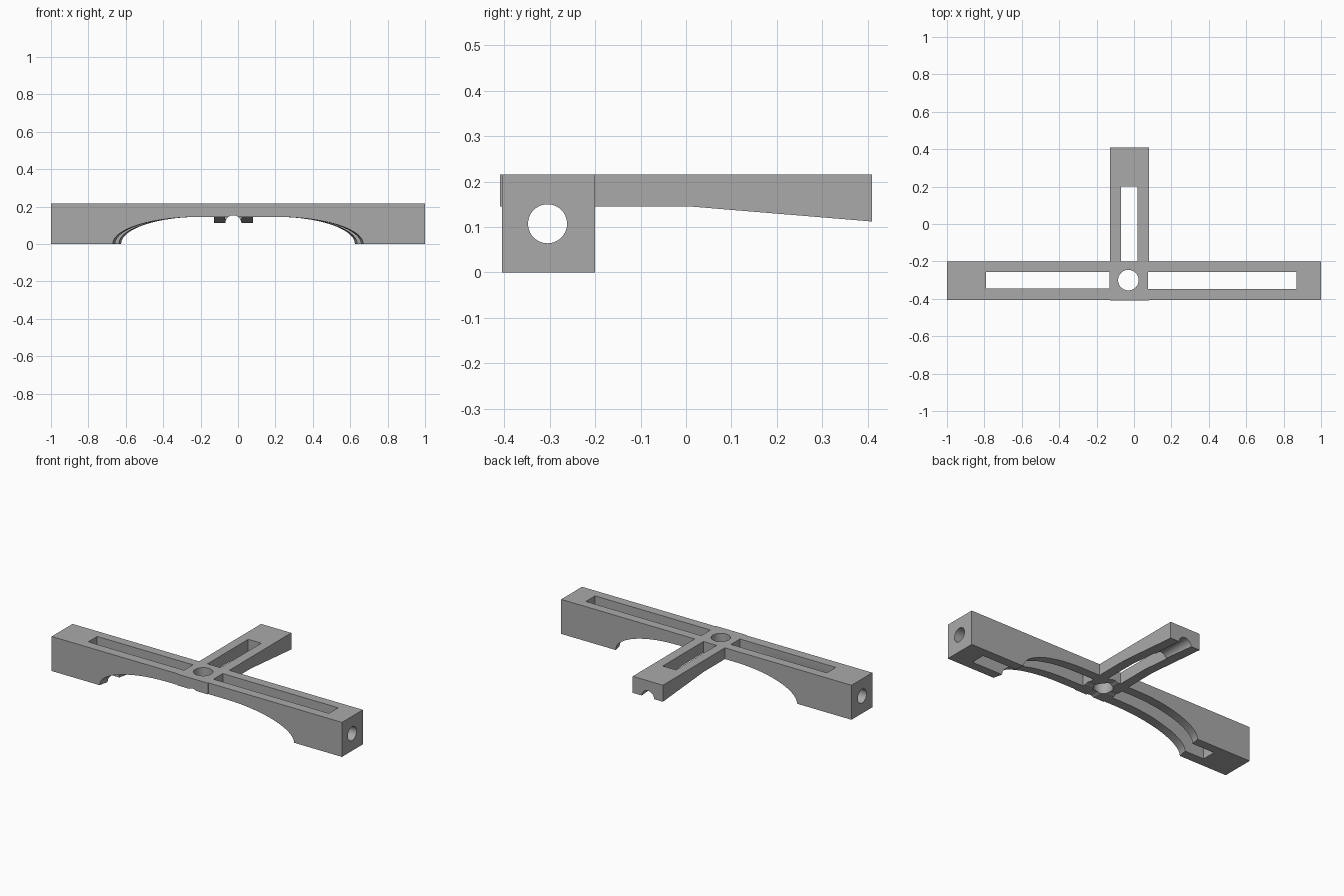
import bpy, bmesh, math
from mathutils import Vector

cube = bpy.data.objects.get("Cube")
if cube:
    bpy.data.objects.remove(cube, do_unlink=True)

grey = bpy.data.materials.new("plain grey")
grey.use_nodes = True
grey.diffuse_color = (0.4, 0.4, 0.4, 1)
grey.node_tree.nodes["Principled BSDF"].inputs["Base Color"].default_value = grey.diffuse_color

TOP, ARCH = 0.215, 0.145


def loft(name, ring_a, ring_b):
    """Solid between two matching closed outlines."""
    bm = bmesh.new()
    a = [bm.verts.new(p) for p in ring_a]
    b = [bm.verts.new(p) for p in ring_b]
    bm.faces.new(a)
    bm.faces.new(b)
    for i in range(len(a)):
        j = (i + 1) % len(a)
        bm.faces.new((a[i], a[j], b[j], b[i]))
    bmesh.ops.recalc_face_normals(bm, faces=bm.faces)
    mesh = bpy.data.meshes.new(name)
    bm.to_mesh(mesh)
    bm.free()
    mesh.materials.append(grey)
    obj = bpy.data.objects.new(name, mesh)
    bpy.context.collection.objects.link(obj)
    return obj


def box(name, x0, x1, y0, y1):
    """Tall box used to cut a slot straight through."""
    ring = [(x0, y0), (x1, y0), (x1, y1), (x0, y1)]
    return loft(name, [(x, y, -0.1) for x, y in ring], [(x, y, 0.4) for x, y in ring])


def bore(name, centre, axis, radius, sides=40):
    """Long cylinder used to drill a round hole."""
    axis = Vector(axis)
    u = axis.orthogonal().normalized()
    v = axis.cross(u)
    ring = [Vector(centre) + radius * (math.cos(t) * u + math.sin(t) * v)
            for t in (math.tau * i / sides for i in range(sides))]
    return loft(name, [p - axis * 1.5 for p in ring], [p + axis * 1.5 for p in ring])


def combine(target, other, operation):
    mod = target.modifiers.new(operation, "BOOLEAN")
    mod.operation, mod.solver, mod.object = operation, "EXACT", other
    bpy.context.view_layer.objects.active = target
    bpy.ops.object.modifier_apply(modifier=mod.name)
    bpy.data.objects.remove(other, do_unlink=True)


def bar_outline(y, foot, steps=14):
    """Bar side with an arched underside reaching the ground at +-foot."""
    flat = 0.2
    arc = [(flat + (foot - flat) * math.cos(t), ARCH * math.sin(t))
           for t in (math.pi / 2 * i / steps for i in range(steps + 1))]
    pts = [(-1, TOP), (-1, 0)] + [(-x, z) for x, z in arc]
    pts += [(x, z) for x, z in reversed(arc)] + [(1, 0), (1, TOP)]
    return [(x, y, z) for x, z in pts]


# Arched cross bar, with the arch wider at the front than at the back
frame = loft("arched_frame", bar_outline(-0.405, 0.67), bar_outline(-0.2, 0.625))

# Rear arm, running through the bar and thickening towards its free end
arm_side = [(-0.41, TOP), (-0.41, ARCH), (0.01, ARCH), (0.41, 0.112), (0.41, TOP)]
arm = loft("rear_arm", [(-0.128, y, z) for y, z in arm_side],
           [(0.08, y, z) for y, z in arm_side])
combine(frame, arm, "UNION")

# Slots through the bar and the arm
for cutter in (
    box("right_slot", -0.79, -0.13, -0.345, -0.257),
    box("left_slot", 0.075, 0.87, -0.348, -0.257),
    box("arm_slot", -0.07, 0.02, -0.2, 0.2),
    # Round bores: upright at the junction, along the bar, along the arm
    bore("junction_hole", (-0.03, -0.3, 0), (0, 0, 1), 0.055),
    bore("bar_bore", (0, -0.305, 0.107), (1, 0, 0), 0.043),
    bore("arm_bore", (-0.025, 0, 0.11), (0, 1, 0), 0.043),
):
    combine(frame, cutter, "DIFFERENCE")

frame.select_set(True)
bpy.context.view_layer.objects.active = frame
bpy.ops.object.shade_smooth_by_angle(angle=math.radians(25))
